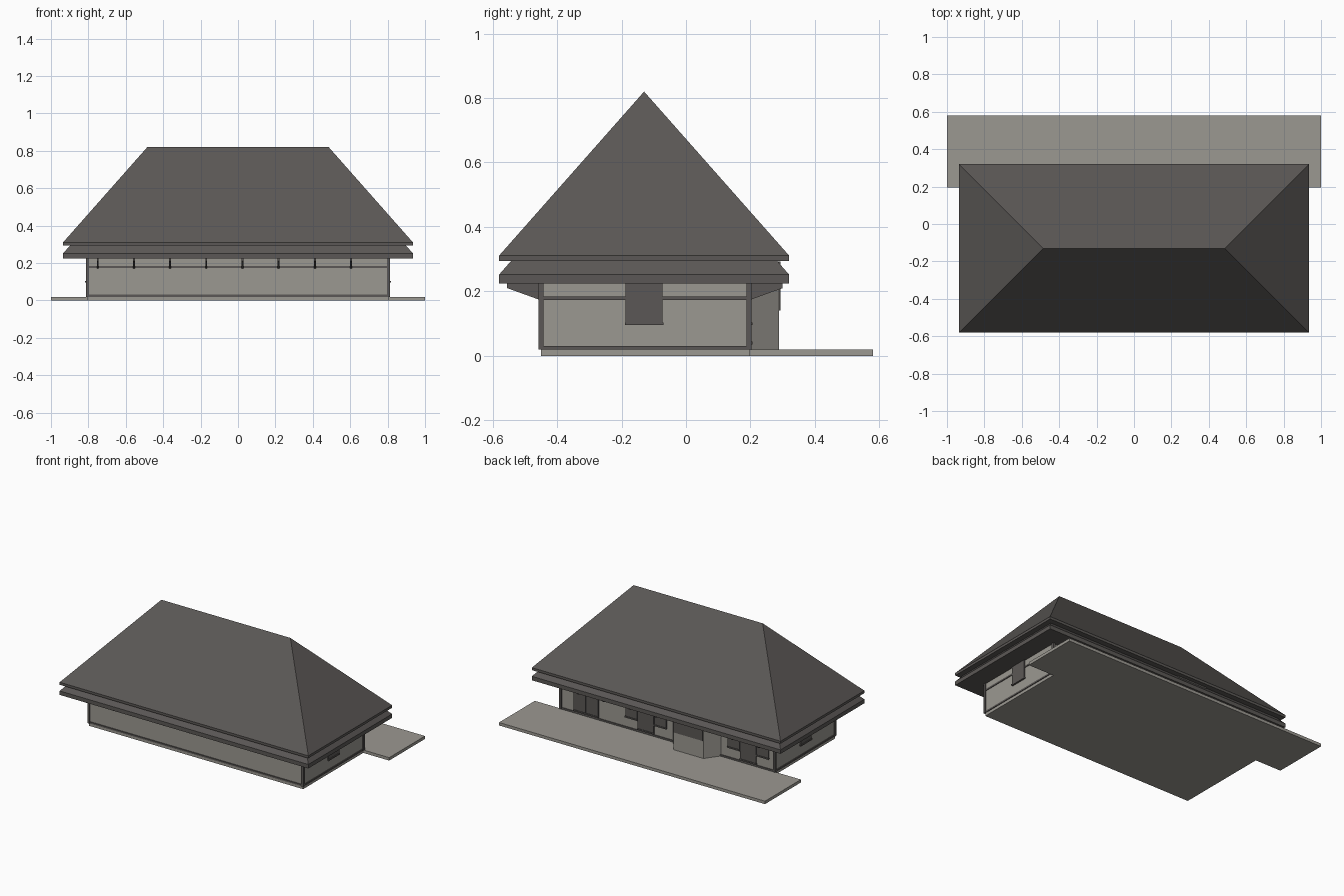
import bpy, bmesh

cube = bpy.data.objects.get("Cube")
if cube:
    bpy.data.objects.remove(cube, do_unlink=True)


def material(name, rgb):
    m = bpy.data.materials.new(name)
    m.use_nodes = True
    col = (*rgb, 1)
    m.diffuse_color = col
    bsdf = next(n for n in m.node_tree.nodes if n.type == 'BSDF_PRINCIPLED')
    bsdf.inputs["Base Color"].default_value = col
    return m


PLASTER = material("warm_grey_plaster", (0.33, 0.315, 0.285))
DARK = material("dark_slate", (0.105, 0.097, 0.092))


def loft(name, rings, mat):
    """Solid from a stack of equal-length rings, capped at both ends."""
    bm = bmesh.new()
    vs = [[bm.verts.new(p) for p in ring] for ring in rings]
    n = len(vs[0])
    for a, b in zip(vs, vs[1:]):
        for i in range(n):
            j = (i + 1) % n
            bm.faces.new((a[i], a[j], b[j], b[i]))
    bm.faces.new(vs[0][::-1])
    bm.faces.new(vs[-1])
    bmesh.ops.remove_doubles(bm, verts=bm.verts, dist=1e-5)
    bmesh.ops.recalc_face_normals(bm, faces=bm.faces)
    me = bpy.data.meshes.new(name)
    bm.to_mesh(me)
    bm.free()
    me.materials.append(mat)
    ob = bpy.data.objects.new(name, me)
    bpy.context.collection.objects.link(ob)
    return ob


def rect(x, y0, y1, z):
    return [(-x, y0, z), (x, y0, z), (x, y1, z), (-x, y1, z)]


def box(name, x0, x1, y0, y1, z0, z1, mat):
    ring = [(x0, y0), (x1, y0), (x1, y1), (x0, y1)]
    return loft(name, [[(x, y, z) for x, y in ring] for z in (z0, z1)], mat)


WX, WF, WB = 0.805, -0.45, 0.195     # wall half width, front and back
FLOOR, EAVE = 0.02, 0.225

# Ground slabs and walls
box("terrace", -1, 1, 0.195, 0.58, 0, FLOOR, PLASTER)
box("floor_slab", -WX, WX, WF, WB, 0, FLOOR, PLASTER)
box("walls", -WX, WX, WF, WB, FLOOR, 0.24, PLASTER)

# Hip roofs: lower skirt and tall upper roof
EX, EF, EB, RIDGE = 0.935, -0.58, 0.32, -0.13
loft("lower_roof", [rect(EX, EF, EB, EAVE), rect(EX, EF, EB, 0.252),
                    rect(EX - 0.042, EF + 0.042, EB - 0.042, 0.3)], DARK)
base, rim = rect(EX, EF, EB, 0.294), rect(EX, EF, EB, 0.311)
ridge = [(s * 0.485, RIDGE, 0.82) for s in (-1, 1, 1, -1)]
bm = bmesh.new()
lower = [bm.verts.new(p) for p in base]
upper = [bm.verts.new(p) for p in rim]
left, right = bm.verts.new(ridge[0]), bm.verts.new(ridge[1])
bm.faces.new(lower[::-1])
for i in range(4):
    j = (i + 1) % 4
    bm.faces.new((lower[i], lower[j], upper[j], upper[i]))
bm.faces.new((upper[0], upper[1], right, left))
bm.faces.new((upper[1], upper[2], right))
bm.faces.new((upper[2], upper[3], left, right))
bm.faces.new((upper[3], upper[0], left))
bmesh.ops.recalc_face_normals(bm, faces=bm.faces)
mesh = bpy.data.meshes.new("upper_roof")
bm.to_mesh(mesh)
bm.free()
mesh.materials.append(DARK)
bpy.context.collection.objects.link(bpy.data.objects.new("upper_roof", mesh))

# Corner posts and horizontal timber bands
T = 0.008
for sx in (-1, 1):
    for y in (WF, WB):
        cx = sx * (WX - 0.001)
        box("corner_post", cx - T, cx + T, y - T, y + T, FLOOR, EAVE, DARK)
for name, z0, z1 in (("sill_beam", FLOOR, 0.031), ("middle_beam", 0.173, 0.184)):
    for y in (WF, WB):
        box(name, -WX, WX, y - 0.005, y + 0.005, z0, z1, DARK)
    for x in (-WX, WX):
        box(name, x - 0.005, x + 0.005, WF, WB, z0, z1, DARK)

# Wedge brackets under the eaves
BAY_X0, BAY_X1 = -0.40, -0.04
for i in range(8):
    x = -0.75 + i * 0.1935
    for y, out in ((WF, -1), (WB, 1)):
        if out > 0 and BAY_X0 < x < BAY_X1:
            continue
        side = [(y, 0.172), (y + out * 0.105, 0.21),
                (y + out * 0.105, 0.23), (y, 0.23)]
        loft("eave_bracket", [[(x + d, py, pz) for py, pz in side]
                              for d in (-0.005, 0.005)], DARK)

# Bay with slanted cheeks at the back, and its window
bay = [(BAY_X0, WB), (BAY_X1, WB), (-0.108, 0.288), (-0.333, 0.288)]
loft("bay", [[(x, y, z) for x, y in bay] for z in (FLOOR, 0.29)], PLASTER)
box("bay_window", -0.33, -0.111, 0.285, 0.293, 0.14, 0.293, DARK)

# Side windows with sills
for s in (-1, 1):
    a, b, c = sorted((s * WX, s * (WX + 0.008))), -0.187, -0.073
    box("side_window", a[0], a[1], b, c, 0.1, EAVE, DARK)
    a = sorted((s * WX, s * (WX + 0.012)))
    box("side_window_sill", a[0], a[1], b - 0.003, c + 0.003, 0.095, 0.104, DARK)


def back_pane(name, x0, x1, z0):
    box(name, x0 + 0.002, x1 - 0.002, WB, WB + 0.008, z0, EAVE, DARK)
    box(name + "_sill", x0, x1, WB, WB + 0.012, z0 - 0.005, z0 + 0.004, DARK)


# Back doors, two of them flanked by windows
back_pane("double_door", 0.612, 0.705, 0.04)
back_pane("double_door", 0.517, 0.61, 0.04)
for mid in (0.161, -0.608):
    back_pane("back_door", mid - 0.062, mid + 0.062, 0.04)
    for s in (-1, 1):
        c = mid + s * 0.109
        back_pane("back_window", c - 0.046, c + 0.046, 0.1)
